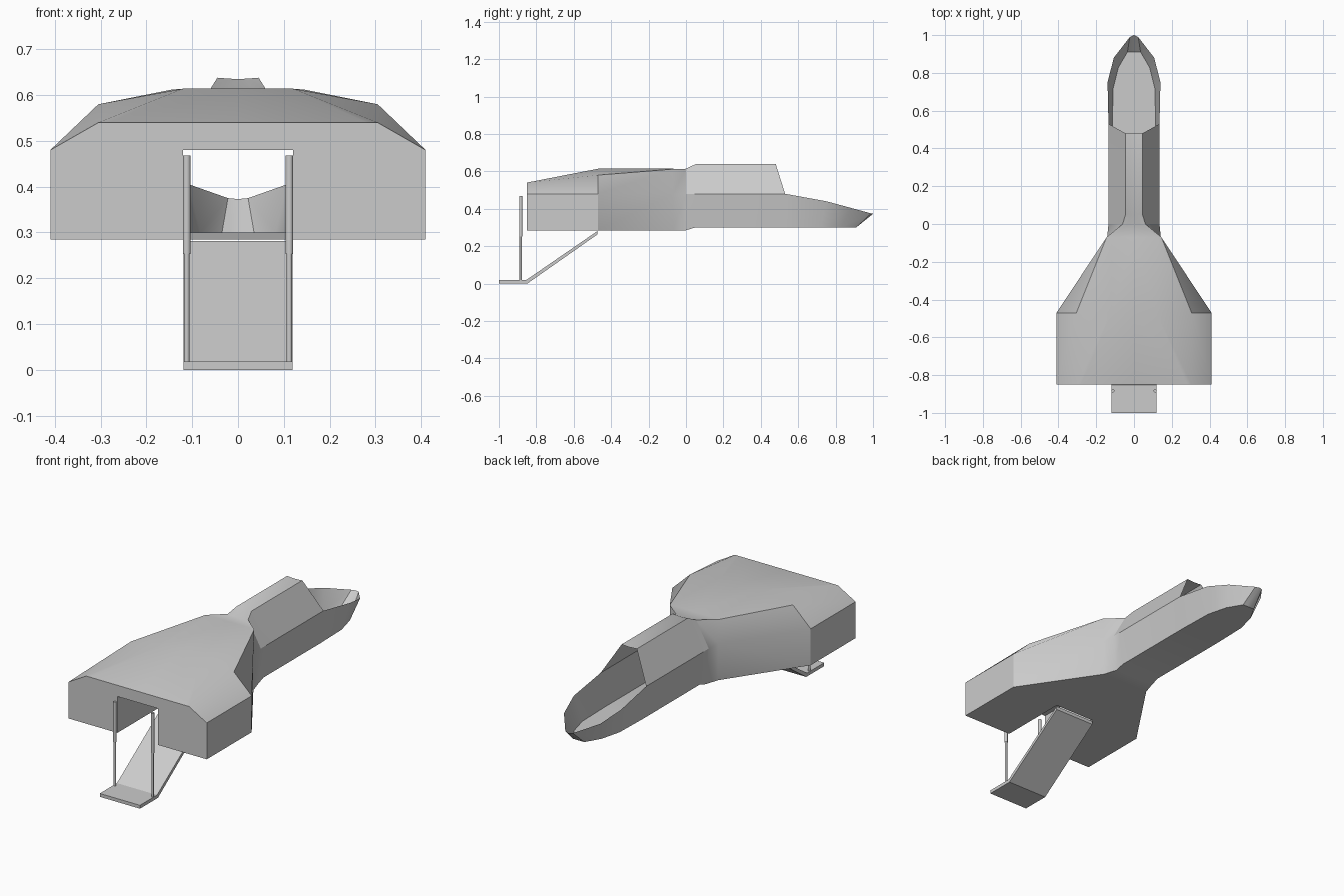
import bpy, bmesh, math

if "Cube" in bpy.data.objects:
    bpy.data.objects.remove(bpy.data.objects["Cube"])


def finish(bm, name, angle=30, mirror=False):
    bmesh.ops.remove_doubles(bm, verts=bm.verts, dist=0.0005)
    bmesh.ops.recalc_face_normals(bm, faces=bm.faces)
    me = bpy.data.meshes.new(name)
    bm.to_mesh(me)
    bm.free()
    ob = bpy.data.objects.new(name, me)
    bpy.context.collection.objects.link(ob)
    bpy.ops.object.select_all(action='DESELECT')
    ob.select_set(True)
    bpy.context.view_layer.objects.active = ob
    bpy.ops.object.shade_smooth_by_angle(angle=math.radians(angle))
    if mirror:
        m = ob.modifiers.new("Mirror", 'MIRROR')
        m.use_axis[0] = True
        m.merge_threshold = 0.0005
    return ob


def poly(bm, pts):
    bm.faces.new([bm.verts.new(p) for p in pts])


def loft(bm, rows, skip=()):
    for i in range(len(rows) - 1):
        for j in range(len(rows[i]) - 1):
            if (i, j) not in skip:
                poly(bm, (rows[i][j], rows[i][j + 1], rows[i + 1][j + 1], rows[i + 1][j]))


# Hull half: y, floor z, inner floor x, then corner, side, shoulder, top (x, z), crown z
BAY, ROOF, FLOOR = 0.12, 0.48, 0.285
stations = [
    (-0.85, FLOOR, BAY, 0.41, 0.41, (0.305, 0.54), (0.28, 0.54), 0.54),
    (-0.47, FLOOR, BAY, 0.41, 0.41, (0.305, 0.58), (0.12, 0.614), 0.614),
    (-0.07, FLOOR, 0.07, 0.14, 0.142, (0.145, 0.612), (0.12, 0.614), 0.614),
    (0.0, FLOOR, 0.06, 0.118, 0.135, (0.06, 0.614), (0.03, 0.611), 0.61),
    (0.05, 0.30, 0.06, 0.115, 0.135, (0.045, 0.638), (0.02, 0.636), 0.635),
    (0.53, 0.30, 0.06, 0.115, 0.135, (0.045, 0.638), (0.02, 0.636), 0.635),
]
rows = []
for y, zb, xi, xc, xs, sh, tp, zc in stations:
    yt = y - 0.05 if y > 0.5 else y      # raked canopy front
    rows.append([(0, y, zb), (xi, y, zb), (xc, y, zb), (xs, y, ROOF),
                 (sh[0], yt, sh[1]), (tp[0], yt, tp[1]), (0, yt, zc)])
hull = bmesh.new()
loft(hull, rows, skip={(0, 0)})

# Rear wall around the loading door
r, f = rows[0], rows[1]
poly(hull, [r[1], r[2], r[3], (BAY, -0.85, ROOF)])
poly(hull, [(0, -0.85, ROOF), (BAY, -0.85, ROOF), r[3], r[4], r[5], r[6]])

# Loading bay wall and ceiling
loft(hull, [[(BAY, y, FLOOR), (BAY, y, ROOF), (0, y, ROOF)] for y in (-0.85, -0.47)])

# Open nose: floor and rim
nose = [rows[-1][:4]]
for yf, xf, yr, xr, zr in [(0.72, 0.11, 0.75, 0.14, 0.44),
                           (0.83, 0.082, 0.88, 0.107, 0.405),
                           (0.91, 0.035, 0.99, 0.022, 0.375)]:
    nose.append([(0, yf, 0.30), (xf * 0.5, yf, 0.30), (xf, yf, 0.30), (xr, yr, zr)])
loft(hull, nose)
e = nose[-1]
poly(hull, [e[0], e[1], e[2], e[3], (0, 1.0, 0.373)])
finish(hull, "hull", 30, mirror=True)

# Ramp: side profile swept across the width
profile = [(-1, 0), (-0.848, 0), (-0.473, 0.263), (-0.473, 0.281), (-0.855, 0.018), (-1, 0.018)]
ramp = bmesh.new()
sides = [[(x, y, z) for y, z in profile] for x in (-0.119, 0.119)]
loft(ramp, [s + s[:1] for s in sides])
for s in sides:
    poly(ramp, s)
finish(ramp, "loading_ramp", 10)


# Ramp pistons: thick sleeve over a thin rod
def cylinder(name, x, rad, z0, z1):
    bm = bmesh.new()
    bmesh.ops.create_cone(bm, cap_ends=True, segments=16, radius1=rad, radius2=rad, depth=z1 - z0)
    bmesh.ops.translate(bm, verts=bm.verts, vec=(x, -0.883, (z0 + z1) / 2))
    finish(bm, name)


for side, x in (("left", -0.112), ("right", 0.112)):
    cylinder("piston_sleeve_" + side, x, 0.0085, 0.253, 0.468)
    cylinder("piston_rod_" + side, x, 0.006, 0.015, 0.26)
